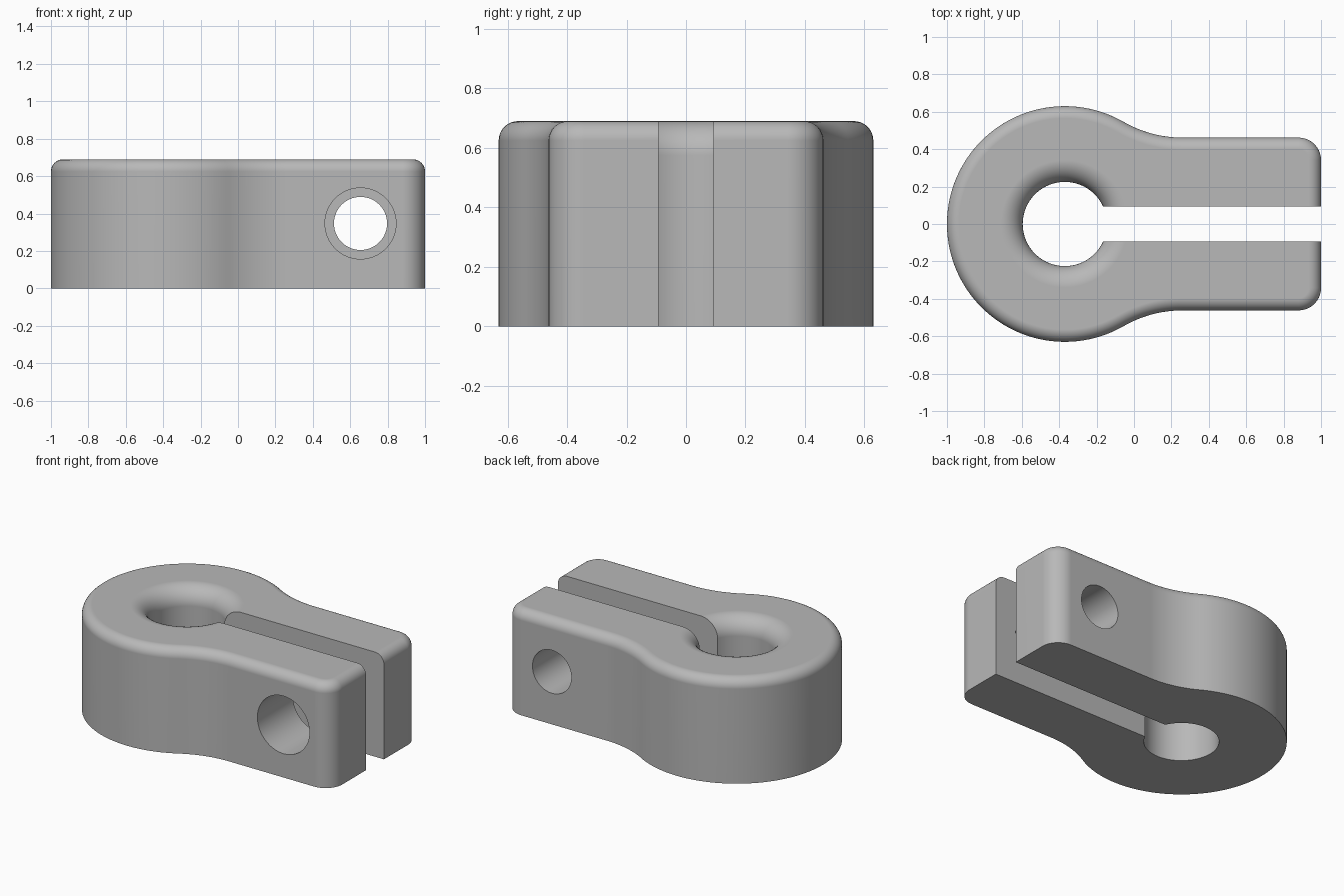
import bpy, bmesh, math
from math import sin, cos, pi

if "Cube" in bpy.data.objects:
    bpy.data.objects.remove(bpy.data.objects["Cube"])

H = 0.69              # height
CX, R = -0.37, 0.63   # ring centre and radius
W, NECK = 0.462, 0.63  # half width of the jaws, neck fillet radius
CORNER, EDGE = 0.12, 0.065
HOLE, HOLE_EDGE = 0.225, 0.115
SLOT = 0.093
NX = CX + math.sqrt((R + NECK) ** 2 - (W + NECK) ** 2)  # neck arc centre x
NA = math.atan2(W + NECK, NX - CX)                      # tangent angle

grey = bpy.data.materials.new("grey")
grey.diffuse_color = (0.48, 0.48, 0.48, 1)
grey.use_nodes = True
grey.node_tree.nodes["Principled BSDF"].inputs["Base Color"].default_value = grey.diffuse_color


def arc(cx, cy, r, a0, a1, n):
    return [(cx + r * cos(a0 + (a1 - a0) * i / n), cy + r * sin(a0 + (a1 - a0) * i / n))
            for i in range(n + 1)]


def outline(d):
    """Closed body outline, moved inward by d."""
    half = arc(1 - CORNER, W - CORNER, CORNER - d, 0, pi / 2, 10)
    half += arc(NX, W + NECK, NECK + d, -pi / 2, NA - pi, 16)
    half += arc(CX, 0, R - d, NA, pi, 48)[1:]
    return half + [(x, -y) for x, y in half[-2::-1]]


def loft(name, rings):
    """Closed solid through rings of equal point count."""
    bm = bmesh.new()
    loops = [[bm.verts.new(p) for p in ring] for ring in rings]
    for a, b in zip(loops, loops[1:]):
        for i in range(len(a)):
            j = (i + 1) % len(a)
            bm.faces.new((a[i], a[j], b[j], b[i]))
    bm.faces.new(loops[0][::-1])
    bm.faces.new(loops[-1])
    bmesh.ops.recalc_face_normals(bm, faces=bm.faces)
    me = bpy.data.meshes.new(name)
    bm.to_mesh(me)
    bm.free()
    me.materials.append(grey)
    ob = bpy.data.objects.new(name, me)
    bpy.context.collection.objects.link(ob)
    return ob


def circle(r, n=96):
    return arc(0, 0, r, 0, 2 * pi, n)[:-1]


# Clamp body with rounded top edge
levels = [(0, 0)]
for i in range(9):
    t = pi / 2 * i / 8
    levels.append((EDGE * (1 - cos(t)), H - EDGE + EDGE * sin(t)))
body = loft("clamp_body", [[(x, y, z) for x, y in outline(d)] for d, z in levels])

# Main bore with a flared top edge
bore = [(HOLE, -0.1)]
for i in range(11):
    t = pi / 2 * i / 10
    bore.append((HOLE + HOLE_EDGE * (1 - cos(t)), H - HOLE_EDGE + HOLE_EDGE * sin(t)))
bore.append((HOLE + HOLE_EDGE, H + 0.1))
cutters = [loft("bore_cutter", [[(CX + x, y, z) for x, y in circle(r)] for r, z in bore])]

# Slot between the jaws
cutters.append(loft("slot_cutter", [[(CX, -SLOT, z), (1.2, -SLOT, z), (1.2, SLOT, z), (CX, SLOT, z)]
                                    for z in (-0.1, H + 0.1)]))

# Cross bolt holes: wide in the front jaw, narrow in the back jaw
for name, r, y0, y1 in (("front_bolt_cutter", 0.19, -0.8, 0), ("back_bolt_cutter", 0.142, -0.02, 0.8)):
    cutters.append(loft(name, [[(0.655 + x, y, 0.347 + z) for x, z in circle(r, 64)] for y in (y0, y1)]))

bpy.context.view_layer.objects.active = body
body.select_set(True)
for c in cutters:
    m = body.modifiers.new(c.name, 'BOOLEAN')
    m.operation, m.solver, m.object = 'DIFFERENCE', 'EXACT', c
    bpy.ops.object.modifier_apply(modifier=m.name)
    bpy.data.objects.remove(c)

# Smooth shading with crisp edges
bpy.ops.object.shade_smooth_by_angle(angle=math.radians(30))
wn = body.modifiers.new("flat_faces", 'WEIGHTED_NORMAL')
wn.keep_sharp = True
